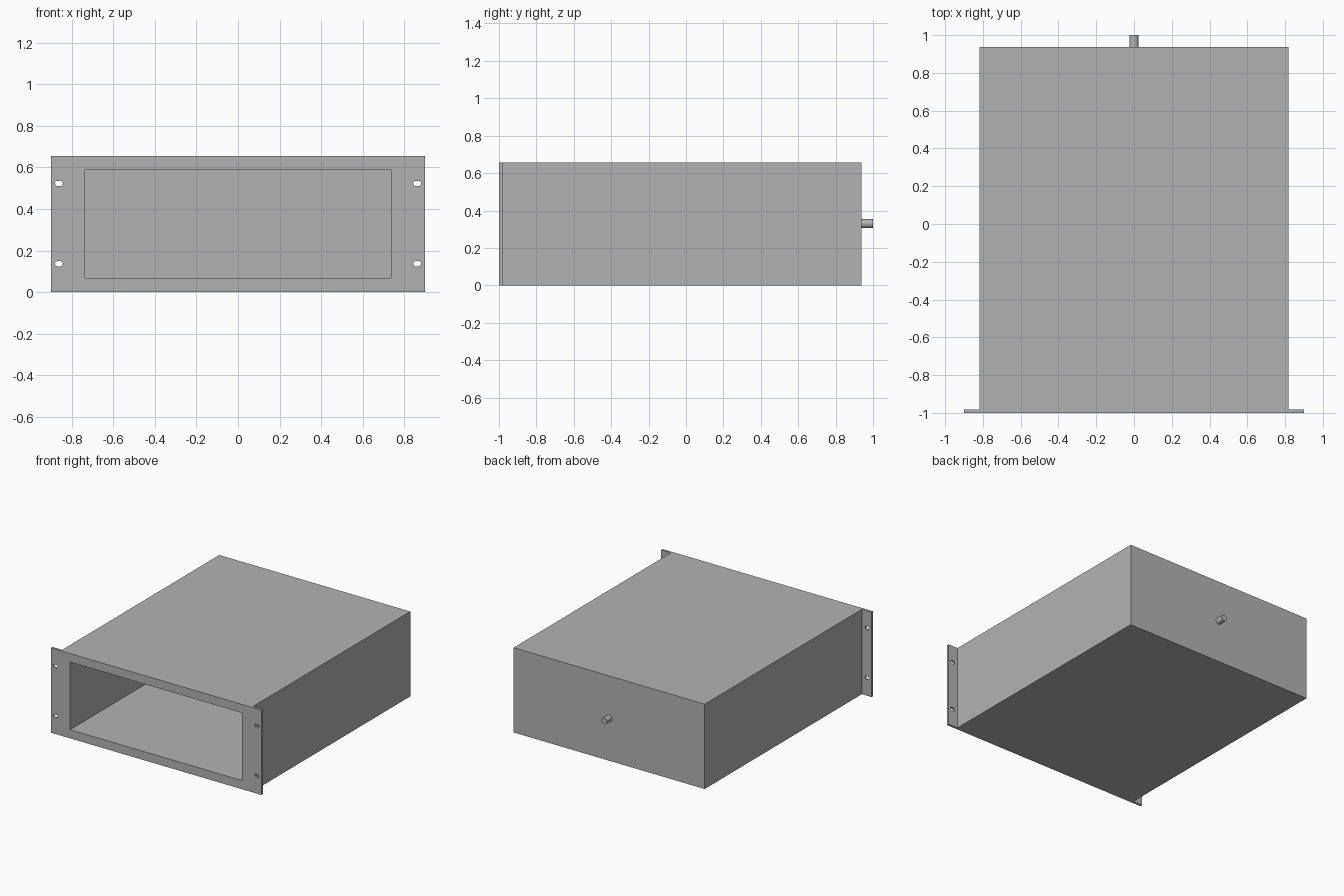
import bpy, bmesh, math
from mathutils import Matrix

if "Cube" in bpy.data.objects:
    bpy.data.objects.remove(bpy.data.objects["Cube"])

GREY = (0.45, 0.45, 0.45, 1)
steel = bpy.data.materials.new("plain grey steel")
steel.use_nodes = True
steel.diffuse_color = GREY
steel.node_tree.nodes["Principled BSDF"].inputs["Base Color"].default_value = GREY

# Main dimensions
HEIGHT, BODY_X, EAR_X = 0.656, 0.817, 0.9
FRONT, PANEL_BACK, BACK, REAR_TIP = -1.0, -0.982, 0.938, 1.0
OPEN_X, OPEN_LOW, OPEN_HIGH = 0.736, 0.067, 0.59
BACK_INNER = BACK - 0.08


def finish(name, bm):
    bmesh.ops.recalc_face_normals(bm, faces=bm.faces)
    mesh = bpy.data.meshes.new(name)
    bm.to_mesh(mesh)
    bm.free()
    mesh.materials.append(steel)
    obj = bpy.data.objects.new(name, mesh)
    bpy.context.collection.objects.link(obj)
    return obj


def box(name, x, y, z):
    """Box spanning the given (low, high) pairs."""
    bm = bmesh.new()
    size = [b - a for a, b in (x, y, z)]
    mid = [(a + b) / 2 for a, b in (x, y, z)]
    bmesh.ops.create_cube(bm, size=1, matrix=Matrix.Translation(mid) @ Matrix.Diagonal((*size, 1)))
    return finish(name, bm)


def slot(name, x, z, radius, half_straight):
    """Rounded slot cutter running through the front panel."""
    bm = bmesh.new()
    ring = []
    for side, start in ((1, -math.pi / 2), (-1, math.pi / 2)):
        for i in range(9):
            a = start + math.pi * i / 8
            ring.append(bm.verts.new((x + side * half_straight + radius * math.cos(a),
                                      FRONT - 0.05, z + radius * math.sin(a))))
    face = bm.faces.new(ring)
    ext = bmesh.ops.extrude_face_region(bm, geom=[face])
    moved = [v for v in ext["geom"] if isinstance(v, bmesh.types.BMVert)]
    bmesh.ops.translate(bm, verts=moved, vec=(0, 0.12, 0))
    return finish(name, bm)


def cut(target, cutter):
    cutter.hide_render = True
    mod = target.modifiers.new("cut", "BOOLEAN")
    mod.operation, mod.solver, mod.object = "DIFFERENCE", "EXACT", cutter
    bpy.context.view_layer.objects.active = target
    bpy.ops.object.modifier_apply(modifier=mod.name)
    bpy.data.objects.remove(cutter)


# Case: floor, lid, two sides and the back
box("floor", (-BODY_X, BODY_X), (PANEL_BACK, BACK), (0, OPEN_LOW))
box("lid", (-BODY_X, BODY_X), (PANEL_BACK, BACK), (OPEN_HIGH, HEIGHT))
for side, name in ((-1, "right_wall"), (1, "left_wall")):
    box(name, sorted((side * OPEN_X, side * BODY_X)), (PANEL_BACK, BACK), (OPEN_LOW, OPEN_HIGH))
box("back_wall", (-OPEN_X, OPEN_X), (BACK_INNER, BACK), (OPEN_LOW, OPEN_HIGH))

# Front panel with the large opening and the four mounting slots
panel = box("front_panel", (-EAR_X, EAR_X), (FRONT, PANEL_BACK), (0, HEIGHT))
cut(panel, box("opening_cutter", (-OPEN_X, OPEN_X), (FRONT - 0.05, PANEL_BACK + 0.05),
               (OPEN_LOW, OPEN_HIGH)))
for x in (-0.862, 0.862):
    for z in (0.137, 0.523):
        cut(panel, slot("slot_cutter", x, z, 0.013, 0.006))

# Round connector on the back
bm = bmesh.new()
bmesh.ops.create_cone(bm, cap_ends=True, segments=32, radius1=0.024, radius2=0.024,
                      depth=REAR_TIP - BACK + 0.01,
                      matrix=Matrix.Translation((0, (REAR_TIP + BACK - 0.01) / 2, 0.33))
                      @ Matrix.Rotation(math.pi / 2, 4, "X"))
connector = finish("back_connector", bm)
bpy.ops.object.select_all(action="DESELECT")
connector.select_set(True)
bpy.context.view_layer.objects.active = connector
bpy.ops.object.shade_smooth_by_angle()
